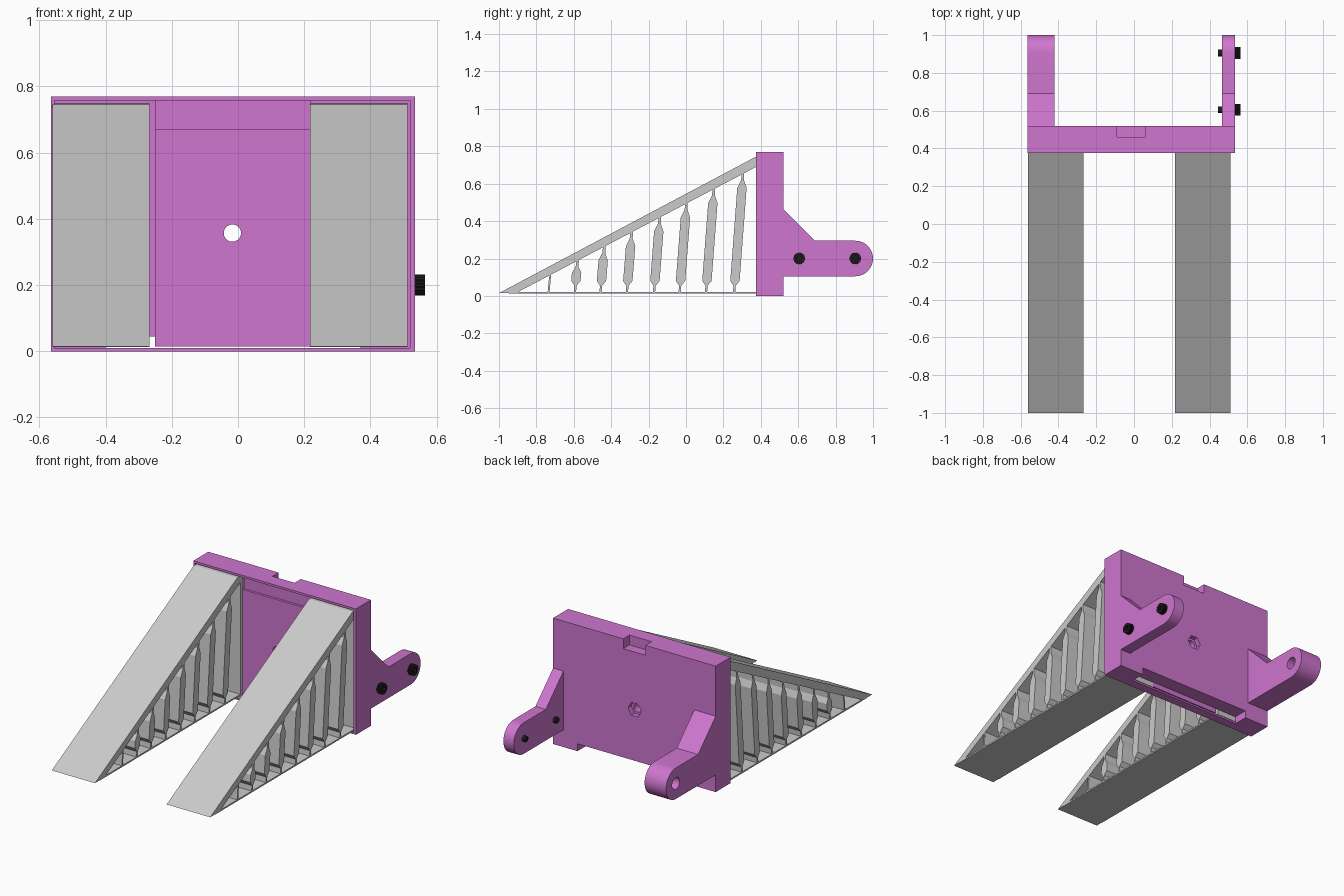
import bpy, bmesh, math

if "Cube" in bpy.data.objects:
    bpy.data.objects.remove(bpy.data.objects["Cube"])


def material(name, rgb):
    m = bpy.data.materials.new(name)
    m.diffuse_color = (*rgb, 1)
    m.use_nodes = True
    m.node_tree.nodes["Principled BSDF"].inputs["Base Color"].default_value = m.diffuse_color
    return m


PURPLE = material("orchid_plastic", (0.62, 0.18, 0.62))
GREY = material("light_grey_plastic", (0.6, 0.6, 0.6))
BLACK = material("black_steel", (0.012, 0.012, 0.012))


def add_prism(bm, pts, x0, x1):
    """Extrude a (y, z) outline along x."""
    a = [bm.verts.new((x0, y, z)) for y, z in pts]
    b = [bm.verts.new((x1, y, z)) for y, z in pts]
    faces = [bm.faces.new(a), bm.faces.new(b[::-1])]
    for i in range(len(pts)):
        j = (i + 1) % len(pts)
        faces.append(bm.faces.new((a[i], b[i], b[j], a[j])))
    bmesh.ops.recalc_face_normals(bm, faces=faces)


def prisms(name, items, mat):
    bm = bmesh.new()
    for pts, x0, x1 in items:
        add_prism(bm, pts, x0, x1)
    me = bpy.data.meshes.new(name)
    bm.to_mesh(me)
    bm.free()
    me.materials.append(mat)
    ob = bpy.data.objects.new(name, me)
    bpy.context.collection.objects.link(ob)
    return ob


def rect(y0, y1, z0, z1):
    return [(y0, z0), (y1, z0), (y1, z1), (y0, z1)]


def box(name, x0, x1, y0, y1, z0, z1, mat=PURPLE):
    return prisms(name, [(rect(y0, y1, z0, z1), x0, x1)], mat)


def circle(cy, cz, r, n, a0=0.0, a1=2 * math.pi):
    full = abs(a1 - a0 - 2 * math.pi) < 1e-6
    d = n if full else n - 1
    return [(cy + r * math.cos(a0 + (a1 - a0) * i / d),
             cz + r * math.sin(a0 + (a1 - a0) * i / d)) for i in range(n)]


def y_cylinder(name, x, z, r, y0, y1, n):
    ob = prisms(name, [(circle(0, z, r, n), y0, y1)], PURPLE)
    for v in ob.data.vertices:      # turn the x axis prism to run along y
        v.co = (x - v.co.y, v.co.x, v.co.z)
    return ob


def cut(ob, cutter):
    cutter.hide_render = True
    mod = ob.modifiers.new("cut", 'BOOLEAN')
    mod.operation, mod.solver, mod.object = 'DIFFERENCE', 'EXACT', cutter
    bpy.context.view_layer.objects.active = ob
    bpy.ops.object.modifier_apply(modifier=mod.name)
    bpy.data.objects.remove(cutter)


def smooth(ob):
    bpy.ops.object.select_all(action='DESELECT')
    ob.select_set(True)
    bpy.context.view_layer.objects.active = ob
    bpy.ops.object.shade_smooth_by_angle(angle=math.radians(25))


HX, HZ = -0.017, 0.357

# Back plate: front pocket, bottom slot, top notch, centre hole with nut recess
plate = box("back_plate", -0.565, 0.535, 0.375, 0.52, 0, 0.77)
cut(plate, box("c", -0.555, 0.52, 0.3, 0.43, 0.01, 0.757))
cut(plate, box("c", -0.40, 0.37, 0.431, 0.6, -0.1, 0.045))
cut(plate, box("c", -0.40, 0.37, 0.42, 0.44, 0.01, 0.045))
cut(plate, box("c", -0.09, 0.06, 0.46, 0.6, 0.71, 0.9))
cut(plate, y_cylinder("c", HX, HZ, 0.026, 0.3, 0.6, 32))
cut(plate, y_cylinder("c", HX, HZ, 0.045, 0.49, 0.6, 6))

# Raised web between the ramps, stepped near the top
web_side = [(0.40, 0.015), (0.432, 0.015), (0.432, 0.757), (0.415, 0.757),
            (0.415, 0.67), (0.40, 0.67)]
web = prisms("centre_web", [(web_side, -0.25, 0.22)], PURPLE)
cut(web, y_cylinder("c", HX, HZ, 0.026, 0.3, 0.6, 32))

# Mounting arms
arm_side = ([(0.519, 0.105), (0.519, 0.465), (0.69, 0.295)]
            + circle(0.905, 0.2, 0.095, 25, math.pi / 2, -math.pi / 2))
left_arm = prisms("left_arm", [(arm_side, -0.565, -0.42)], PURPLE)
cut(left_arm, prisms("c", [(circle(0.905, 0.2, 0.036, 32), -0.7, -0.3)], PURPLE))
right_arm = prisms("right_arm", [(arm_side, 0.465, 0.535)], PURPLE)
for arm in (left_arm, right_arm):
    smooth(arm)

# Socket head bolts with knurled heads
for i, y in enumerate((0.605, 0.905)):
    knurl = [(y + (p - y) * k, 0.2 + (q - 0.2) * k)
             for n, (p, q) in enumerate(circle(y, 0.2, 0.032, 40))
             for k in ((1.0,) if n % 2 else (0.92,))]
    head = prisms(f"bolt_head_{i + 1}", [(knurl, 0.535, 0.565)], BLACK)
    cut(head, prisms("c", [(circle(y, 0.2, 0.015, 6), 0.548, 0.6)], BLACK))
    shaft = prisms(f"bolt_shaft_{i + 1}", [(circle(y, 0.2, 0.018, 20), 0.445, 0.536)], BLACK)
    smooth(shaft)

# Ramp side outlines: sloping deck, thin base, end wall and diamond struts
deck = [(-1, 0.015), (-0.91, 0.015), (0.40, 0.703), (0.43, 0.703),
        (0.43, 0.748), (0.375, 0.745)]
parts = [deck, rect(-0.95, 0.43, 0.013, 0.022), rect(0.405, 0.43, 0.02, 0.72)]
base_y = [-0.735, -0.594, -0.457, -0.316, -0.171, -0.034, 0.107, 0.257]
for i, yb in enumerate(base_y):
    yt = yb + 0.010 + 0.0055 * i
    zt = 0.703 + (yt - 0.40) * 0.525 + 0.01

    def at(z, w):
        c = yb + (yt - yb) * (z - 0.018) / (zt - 0.018)
        return (c - w, z), (c + w, z)

    if i == 0:
        levels = [(0.018, 0.005), (zt, 0.005)]
    else:
        levels = [(0.018, 0.006), (0.055, 0.006), (0.08, 0.025),
                  (zt - 0.085, 0.025), (zt - 0.045, 0.008), (zt, 0.006)]
        if i == 1:
            levels[3] = (zt - 0.075, 0.025)
    sides = [at(z, w) for z, w in levels]
    parts.append([s[0] for s in sides] + [s[1] for s in reversed(sides)])

for name, x0, x1 in (("left_ramp", -0.56, -0.268), ("right_ramp", 0.217, 0.512)):
    prisms(name, [(p, x0, x1) for p in parts], GREY)
